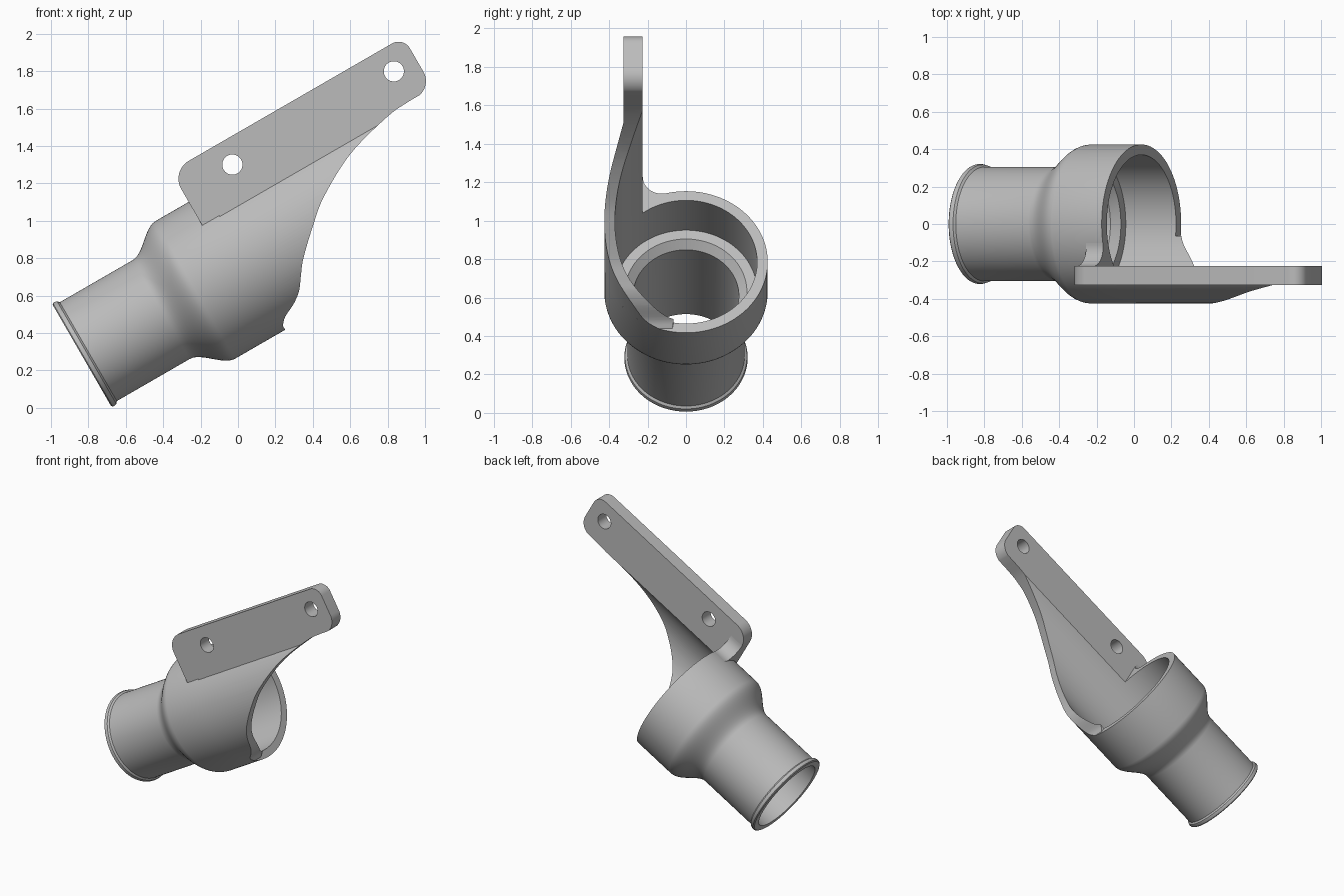
import bpy, bmesh
from math import sin, cos, pi, radians, acos, atan2
from mathutils import Matrix, Vector

cube = bpy.data.objects.get("Cube")
if cube:
    bpy.data.objects.remove(cube, do_unlink=True)

# Parts are built along local x (the tube axis), then tilted into place
PLACE = Matrix.Translation((-0.835, 0, 0.28)) @ Matrix.Rotation(radians(-30), 4, 'Y')

grey = bpy.data.materials.new("plain grey")
grey.use_nodes = True
COLOUR = (0.5, 0.5, 0.5, 1)
grey.diffuse_color = COLOUR
grey.node_tree.nodes["Principled BSDF"].inputs["Base Color"].default_value = COLOUR

R_OUT, R_IN, RIM = 0.425, 0.37, 1.01
PLATE_FRONT, PLATE_BACK = -0.325, -0.225
PLATE_START, PLATE_END, PLATE_TOP = 0.905, 2.34, 0.615


def finish_mesh(name, bm):
    bmesh.ops.recalc_face_normals(bm, faces=bm.faces)
    mesh = bpy.data.meshes.new(name)
    bm.to_mesh(mesh)
    bm.free()
    mesh.materials.append(grey)
    obj = bpy.data.objects.new(name, mesh)
    bpy.context.collection.objects.link(obj)
    return obj


def prism(name, points, axis, start, end):
    """Extrude a closed outline along x (points are y, z) or y (points are x, z)."""
    bm = bmesh.new()
    place = (lambda p, d: (d, p[0], p[1])) if axis == 'x' else (lambda p, d: (p[0], d, p[1]))
    rings = [[bm.verts.new(place(p, d)) for p in points] for d in (start, end)]
    for ring in rings:
        bm.faces.new(ring)
    for i in range(len(points)):
        j = (i + 1) % len(points)
        bm.faces.new((rings[0][i], rings[0][j], rings[1][j], rings[1][i]))
    return finish_mesh(name, bm)


def lathe(name, profile, sides=128):
    """Revolve a closed (x, radius) profile about the x axis."""
    bm = bmesh.new()
    rings = [[bm.verts.new((x, r * cos(2 * pi * k / sides), r * sin(2 * pi * k / sides)))
              for k in range(sides)] for x, r in profile]
    for i, ring in enumerate(rings):
        other = rings[(i + 1) % len(rings)]
        for k in range(sides):
            n = (k + 1) % sides
            bm.faces.new((ring[k], ring[n], other[n], other[k]))
    return finish_mesh(name, bm)


def arc(cx, cy, r, a, b, steps):
    return [(cx + r * cos(a + (b - a) * i / steps), cy + r * sin(a + (b - a) * i / steps))
            for i in range(steps + 1)]


def spline(points, steps=6):
    """Smooth curve through the points."""
    pts = [Vector(p) for p in points]
    pts = [2 * pts[0] - pts[1]] + pts + [2 * pts[-1] - pts[-2]]
    out = []
    for a, b, c, d in zip(pts, pts[1:], pts[2:], pts[3:]):
        for i in range(steps):
            t = i / steps
            out.append(tuple(0.5 * (2 * b + (c - a) * t + (2 * a - 5 * b + 4 * c - d) * t * t
                                    + (3 * b - a - 3 * c + d) * t ** 3)))
    return out + [tuple(points[-1])]


def boolean(obj, tool, operation):
    mod = obj.modifiers.new("cut", 'BOOLEAN')
    mod.operation, mod.solver, mod.object = operation, 'EXACT', tool
    bpy.context.view_layer.objects.active = obj
    bpy.ops.object.modifier_apply(modifier=mod.name)
    bpy.data.objects.remove(tool, do_unlink=True)


# Stepped socket: lip, narrow tube, flare, wide cup, then the stepped bore
flare = [(0.49 + 0.21 * u, 0.305 + (R_OUT - 0.305) * u * u * (3 - 2 * u))
         for u in (i / 12 for i in range(13))]
lip = [(0, 0.27), (0, 0.312), (0.006, 0.319), (0.014, 0.321), (0.03, 0.317), (0.04, 0.305)]
bore = [(RIM, R_OUT), (RIM, R_IN), (0.70, R_IN), (0.70, 0.317), (0.66, 0.275)]
socket = lathe("socket_tube", lip + flare + bore)

# Bracket side outline: swept lower edge, rounded plate corners
edge = spline([(RIM, -0.40), (1.045, -0.365), (1.123, -0.325), (1.18, -0.28), (1.225, -0.22),
               (1.286, -0.142), (1.4145, -0.02), (1.546, 0.088), (1.783, 0.215),
               (2.056, 0.289), (2.20, 0.302)])
outline = (edge
           + arc(PLATE_END - 0.1, 0.40, 0.1, -pi / 2 + 0.2, 0, 10)
           + arc(PLATE_END - 0.07, PLATE_TOP - 0.07, 0.07, 0, pi / 2, 10)
           + arc(PLATE_START + 0.11, PLATE_TOP - 0.11, 0.11, pi / 2, pi, 12)
           + [(PLATE_START, 0.28), (RIM, 0.28)])
bracket = prism("mounting_bracket", outline, 'y', -0.6, 0.1)

# Bracket cross-section: curved skin continuing the cup, rising into a flat plate
low = radians(80)
outer_end = acos(-PLATE_FRONT / R_OUT)
inner_end = acos(-PLATE_BACK / R_IN)
section = (arc(0, 0, R_OUT, pi + low, pi - outer_end, 48)
           + [(PLATE_FRONT, 0.8), (PLATE_BACK, 0.8)]
           + arc(0, 0, R_IN, pi - inner_end, pi + low, 48))
boolean(bracket, prism("section_tool", section, 'x', 0.5, 2.6), 'INTERSECT')

# Two bolt holes
for x in (1.207, 2.204):
    hole = prism("hole_tool", arc(x, 0.481, 0.054, 0, 2 * pi * 47 / 48, 47), 'y', -0.6, 0.1)
    boolean(bracket, hole, 'DIFFERENCE')

# Fillet joining the plate back to the cup
f = 0.1
fy = PLATE_BACK + f
fz = ((R_OUT + f) ** 2 - fy ** 2) ** 0.5
fillet = prism("plate_fillet",
               arc(fy, fz, f, pi, 2 * pi + atan2(-fz, -fy), 12)
               + [(-0.09, 0.39), (-0.23, 0.33), (-0.23, fz)], 'x', PLATE_START, RIM)

# Tilt into place and shade
for obj in (socket, bracket, fillet):
    obj.data.transform(PLACE)
    bpy.ops.object.select_all(action='DESELECT')
    obj.select_set(True)
    bpy.context.view_layer.objects.active = obj
    bpy.ops.object.shade_smooth_by_angle(angle=radians(30))
